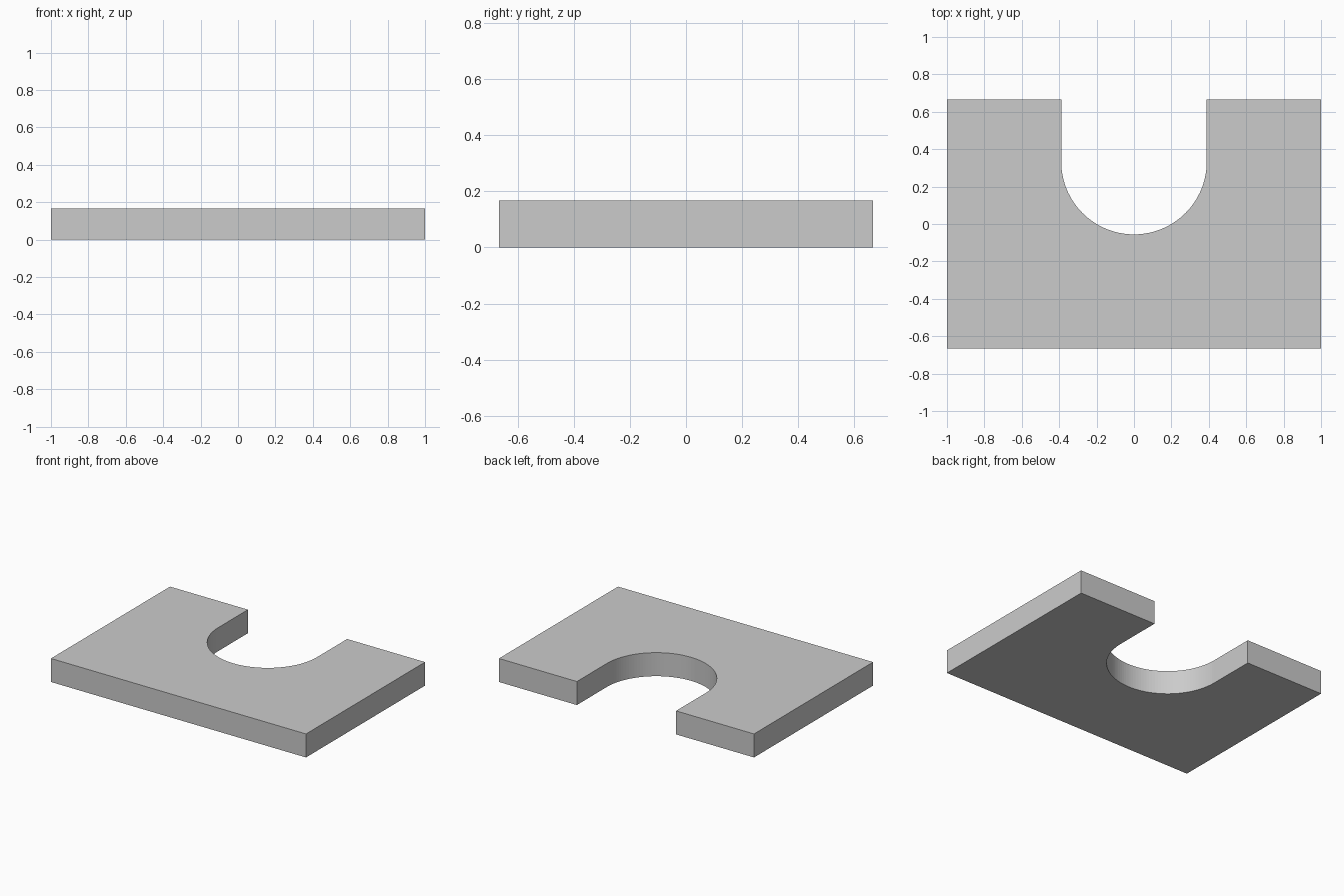
import bpy, bmesh, math

if "Cube" in bpy.data.objects:
    bpy.data.objects.remove(bpy.data.objects["Cube"])

W, D, H = 1.0, 2 / 3, 1 / 6      # half width, half depth, thickness
R, CY = 7 / 18, 1 / 3            # slot radius and arc centre
SEG = 64

# Plate outline with a round-bottomed slot open at the back
outline = [(-W, D), (-W, -D), (W, -D), (W, D), (R, D)]
outline += [(R * math.cos(a), CY - R * math.sin(a))
            for a in (math.pi * i / SEG for i in range(SEG + 1))]
outline.append((-R, D))

# Extrude the outline to full thickness
bm = bmesh.new()
face = bm.faces.new([bm.verts.new((x, y, 0)) for x, y in outline])
ext = bmesh.ops.extrude_face_region(bm, geom=[face], use_keep_orig=True)
verts = [g for g in ext["geom"] if isinstance(g, bmesh.types.BMVert)]
bmesh.ops.translate(bm, verts=verts, vec=(0, 0, H))
bmesh.ops.recalc_face_normals(bm, faces=bm.faces)

mesh = bpy.data.meshes.new("slotted_plate")
bm.to_mesh(mesh)
bm.free()
plate = bpy.data.objects.new("slotted_plate", mesh)
bpy.context.collection.objects.link(plate)
